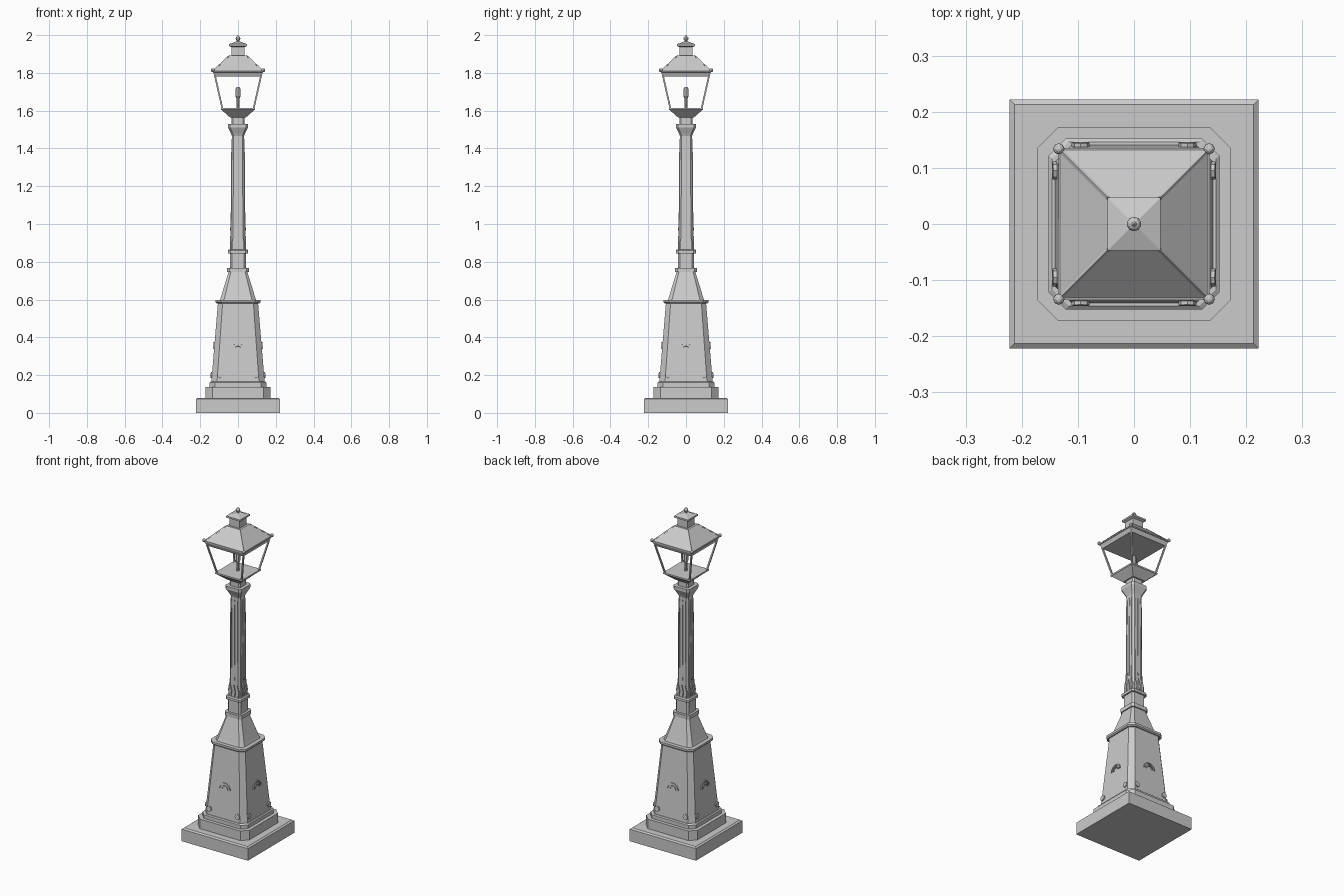
import bpy
import bmesh
from math import radians, sin, cos, atan
from mathutils import Matrix, Vector

cube = bpy.data.objects.get("Cube")
if cube:
    bpy.data.objects.remove(cube, do_unlink=True)

grey = bpy.data.materials.new("cast iron grey")
grey.use_nodes = True
grey.diffuse_color = (0.6, 0.6, 0.6, 1)
grey.node_tree.nodes["Principled BSDF"].inputs["Base Color"].default_value = (0.6, 0.6, 0.6, 1)


def finish(name, bm, sides=1):
    """Make an object, repeating its mesh in quarter turns around the post."""
    bmesh.ops.recalc_face_normals(bm, faces=bm.faces)
    mesh = bpy.data.meshes.new(name)
    bm.to_mesh(mesh)
    bm.clear()
    for _ in range(sides):
        bm.from_mesh(mesh)
        mesh.transform(Matrix.Rotation(radians(90), 4, "Z"))
    bm.to_mesh(mesh)
    bm.free()
    mesh.materials.append(grey)
    obj = bpy.data.objects.new(name, mesh)
    bpy.context.collection.objects.link(obj)
    return obj


def loft(name, sections):
    """Stack square sections (half width, corner chamfer, height)."""
    bm = bmesh.new()
    rings = []
    for half, cut, z in sections:
        a = half - cut
        corner = [(half, a), (a, half)] if cut else [(half, half)]
        ring = []
        for k in range(4):
            turn = Matrix.Rotation(radians(90 * k), 3, "Z")
            ring += [bm.verts.new(turn @ Vector((x, y, z))) for x, y in corner]
        rings.append(ring)
    for low, high in zip(rings, rings[1:]):
        n = len(low)
        for i in range(n):
            j = (i + 1) % n
            bm.faces.new((low[i], low[j], high[j], high[i]))
    bm.faces.new(rings[0][::-1])
    bm.faces.new(rings[-1])
    return finish(name, bm)


def prism(bm, outline, depth, place):
    """Plate outlined in x and z, thickened towards the front."""
    back = [bm.verts.new(place @ Vector((x, 0, z))) for x, z in outline]
    front = [bm.verts.new(place @ Vector((x, -depth, z))) for x, z in outline]
    bm.faces.new(back)
    bm.faces.new(front[::-1])
    for i in range(len(back)):
        j = (i + 1) % len(back)
        bm.faces.new((back[i], front[i], front[j], back[j]))


def beam(bm, start, end, radius, segments=4):
    a, b = Vector(start), Vector(end)
    turn = (b - a).to_track_quat("Z", "Y").to_matrix().to_4x4()
    bmesh.ops.create_cone(bm, cap_ends=True, segments=segments, radius1=radius,
                          radius2=radius, depth=(b - a).length,
                          matrix=Matrix.Translation((a + b) / 2) @ turn)


def on_slope(x, z, half_low, z_low, half_high, z_high):
    """Placement on the front of a tapering square body."""
    slope = (half_low - half_high) / (z_high - z_low)
    y = -(half_low - slope * (z - z_low))
    return Matrix.Translation((x, y, z)) @ Matrix.Rotation(-atan(slope), 4, "X")


# Plinth and pedestal
loft("plinth", [(0.222, 0, 0), (0.222, 0, 0.073), (0.213, 0, 0.08)])
loft("lower_step", [(0.172, 0.036, 0.08), (0.172, 0.036, 0.138)])
loft("upper_step", [(0.152, 0.03, 0.138), (0.152, 0.03, 0.16), (0.146, 0.03, 0.165)])
body = (0.141, 0.165, 0.106, 0.585)
loft("pedestal", [(0.141, 0.03, 0.165), (0.106, 0.025, 0.585)])
loft("pedestal_collar", [(0.113, 0.027, 0.58), (0.119, 0.028, 0.586), (0.119, 0.028, 0.598)])
loft("flared_neck", [(0.096, 0.022, 0.598), (0.09, 0.02, 0.615), (0.064, 0.015, 0.7),
                     (0.05, 0.012, 0.745)])

# Studs at the foot of each pedestal side
bm = bmesh.new()
for side in (-1, 1):
    stud = [(0.016 * cos(radians(a)), 0.016 * sin(radians(a))) for a in range(0, 360, 45)]
    prism(bm, stud, 0.007, on_slope(side * 0.095, 0.2, *body))
finish("pedestal_studs", bm, 4)

# Raised arches in the middle of each pedestal side
bm = bmesh.new()
for outer, inner in ((0.038, 0.031), (0.022, 0.016)):
    angles = [radians(a) for a in range(0, 181, 15)]
    arch = [(outer * cos(a), outer * sin(a)) for a in angles]
    arch += [(inner * cos(a), inner * sin(a)) for a in reversed(angles)]
    prism(bm, arch, 0.006, on_slope(0, 0.337, *body))
finish("pedestal_arches", bm, 4)

# Collars and shaft
loft("lower_collar", [(0.057, 0.013, 0.745), (0.057, 0.013, 0.768)])
loft("collar_neck", [(0.043, 0.01, 0.768), (0.043, 0.01, 0.845)])
loft("upper_collar", [(0.053, 0.012, 0.845), (0.053, 0.012, 0.86), (0.047, 0.011, 0.866)])
shaft = (0.037, 0.866, 0.032, 1.47)
loft("shaft", [(0.037, 0.01, 0.866), (0.032, 0.009, 1.47)])

# Slim fluting ribs and pointed leaves on each shaft side
bm = bmesh.new()
for x in (-0.02, 0, 0.02):
    rib = [(-0.003, -0.25), (0.003, -0.25), (0.003, 0.25), (0, 0.26), (-0.003, 0.25)]
    prism(bm, rib, 0.003, on_slope(x, 1.19, *shaft))
finish("shaft_ribs", bm, 4)
bm = bmesh.new()
for x in (-0.024, 0, 0.024):
    leaf = [(-0.007, 0), (0.007, 0), (0.009, 0.035), (0, 0.07), (-0.009, 0.035)]
    prism(bm, leaf, 0.006, on_slope(x, 0.866, *shaft))
bud = [(0.007 * cos(radians(a)), 0.01 * sin(radians(a))) for a in range(0, 360, 60)]
prism(bm, bud, 0.005, on_slope(0, 0.973, *shaft))
finish("shaft_leaves", bm, 4)

# Capital and lantern tray
loft("capital", [(0.032, 0.009, 1.465), (0.038, 0.01, 1.48), (0.054, 0.012, 1.512),
                 (0.054, 0.012, 1.53)])
loft("capital_neck", [(0.035, 0.008, 1.53), (0.035, 0.008, 1.567)])
loft("lantern_tray", [(0.043, 0, 1.565), (0.086, 0, 1.603), (0.09, 0, 1.605),
                      (0.09, 0, 1.614)])

# Lantern frame and hip rafters
bm = bmesh.new()
beam(bm, (0.083, 0.083, 1.612), (0.122, 0.122, 1.785), 0.006)
finish("lantern_bars", bm, 4)
bm = bmesh.new()
beam(bm, (0.131, 0.131, 1.811), (0.046, 0.046, 1.891), 0.004)
finish("hip_rafters", bm, 4)

# Roof and chimney
loft("eave", [(0.122, 0, 1.78), (0.132, 0, 1.803), (0.135, 0, 1.804), (0.135, 0, 1.811)])
loft("roof", [(0.132, 0, 1.811), (0.046, 0, 1.892)])
loft("chimney", [(0.034, 0, 1.892), (0.034, 0, 1.94)])
loft("chimney_cap", [(0.034, 0, 1.936), (0.047, 0, 1.942), (0.047, 0, 1.952),
                     (0.008, 0, 1.967)])

# Corner knobs on the eave
bm = bmesh.new()
bmesh.ops.create_uvsphere(bm, u_segments=8, v_segments=6, radius=0.01,
                          matrix=Matrix.Translation((0.134, 0.134, 1.814)))
finish("eave_knobs", bm, 4)

# Finial
bm = bmesh.new()
beam(bm, (0, 0, 1.96), (0, 0, 1.975), 0.007, 10)
bmesh.ops.create_uvsphere(bm, u_segments=10, v_segments=8, radius=0.013,
                          matrix=Matrix.Translation((0, 0, 1.982)))
bmesh.ops.create_cone(bm, cap_ends=True, segments=10, radius1=0.008, radius2=0.001,
                      depth=0.012, matrix=Matrix.Translation((0, 0, 1.994)))
finish("finial", bm)

# Lamp burner
bm = bmesh.new()
beam(bm, (0, 0, 1.612), (0, 0, 1.672), 0.007, 8)
finish("burner_stem", bm)
bm = bmesh.new()
for low, high, r_low, r_high in ((1.665, 1.677, 0.008, 0.014), (1.677, 1.714, 0.014, 0.014),
                                 (1.714, 1.726, 0.014, 0.007)):
    bmesh.ops.create_cone(bm, cap_ends=True, segments=8, radius1=r_low, radius2=r_high,
                          depth=high - low,
                          matrix=Matrix.Translation((0, 0, (low + high) / 2)))
finish("lamp_bulb", bm)
